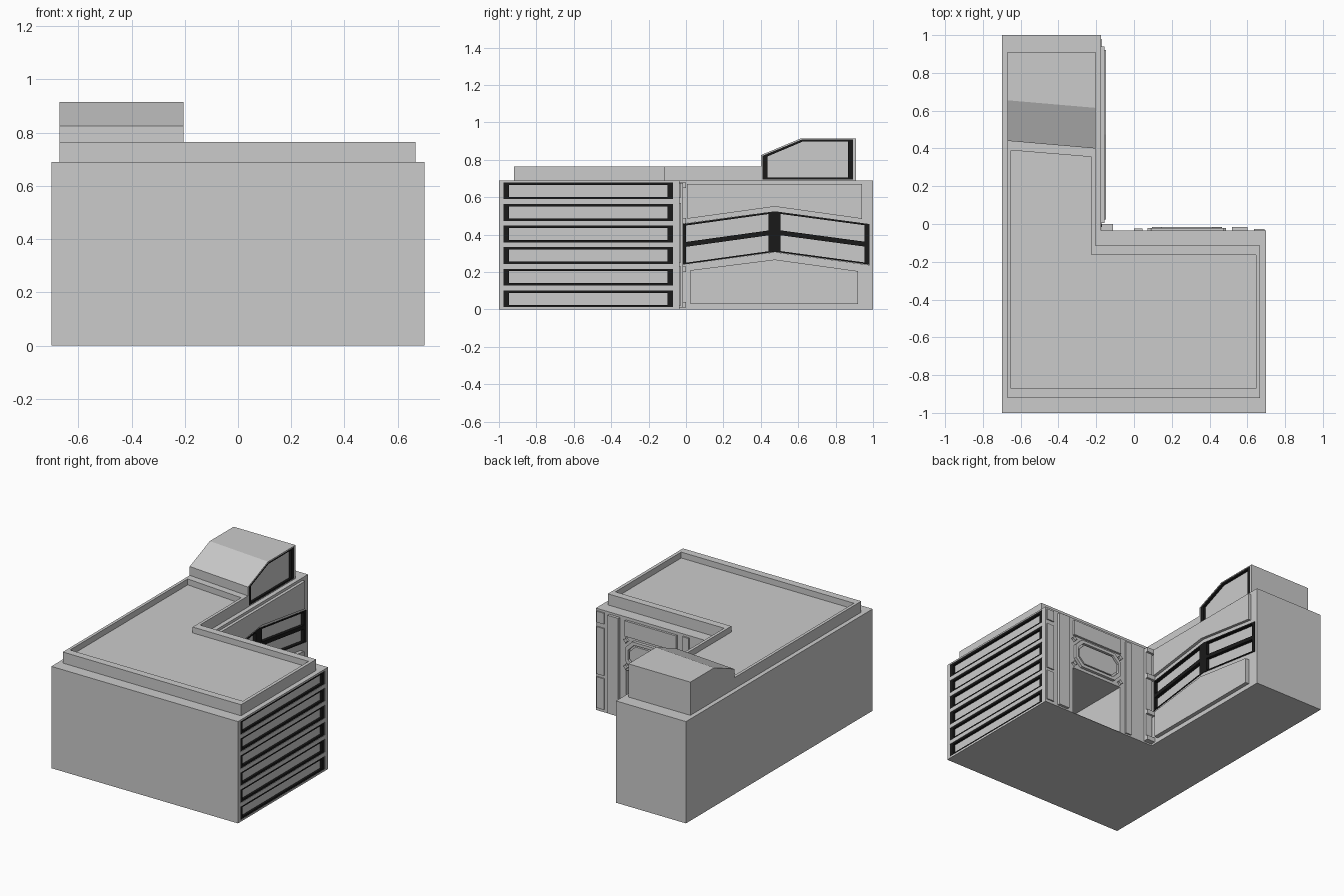
import bpy, bmesh

if "Cube" in bpy.data.objects:
    bpy.data.objects.remove(bpy.data.objects["Cube"])

black = bpy.data.materials.new("dark_frame")
black.diffuse_color = (0.01, 0.01, 0.01, 1)
black.use_nodes = True
black.node_tree.nodes["Principled BSDF"].inputs["Base Color"].default_value = black.diffuse_color


def place(p, axis, d):
    a, b = p
    return {"x": (d, a, b), "y": (a, d, b), "z": (a, b, d)}[axis]


def finish(name, bm, mat=None):
    bmesh.ops.recalc_face_normals(bm, faces=bm.faces)
    me = bpy.data.meshes.new(name)
    bm.to_mesh(me)
    bm.free()
    ob = bpy.data.objects.new(name, me)
    bpy.context.collection.objects.link(ob)
    if mat:
        me.materials.append(mat)
    return ob


def prism(name, pts, axis, lo, hi, mat=None, pts_hi=None):
    """Outline extruded along an axis; pts_hi lets the far end differ."""
    bm = bmesh.new()
    a = [bm.verts.new(place(p, axis, lo)) for p in pts]
    b = [bm.verts.new(place(p, axis, hi)) for p in (pts_hi or pts)]
    bm.faces.new(a)
    bm.faces.new(b)
    n = len(pts)
    for i in range(n):
        j = (i + 1) % n
        bm.faces.new((a[i], a[j], b[j], b[i]))
    return finish(name, bm, mat)


def ring(name, outer, inner, axis, lo, hi, mat=None):
    """Flat frame between two matching outlines."""
    bm = bmesh.new()
    loops = [[bm.verts.new(place(p, axis, d)) for p in pts]
             for pts, d in ((outer, lo), (outer, hi), (inner, hi), (inner, lo))]
    n = len(outer)
    for k in range(4):
        a, b = loops[k], loops[(k + 1) % 4]
        for i in range(n):
            j = (i + 1) % n
            bm.faces.new((a[i], a[j], b[j], b[i]))
    return finish(name, bm, mat)


def rect(a0, a1, b0, b1):
    return [(a0, b0), (a1, b0), (a1, b1), (a0, b1)]


def cut(ob, pts, axis, lo, hi):
    c = prism("cutter", pts, axis, lo, hi)
    c.hide_render = True
    m = ob.modifiers.new("cut", "BOOLEAN")
    m.operation, m.solver, m.object = "DIFFERENCE", "EXACT", c
    bpy.context.view_layer.objects.active = ob
    bpy.ops.object.modifier_apply(modifier=m.name)
    bpy.data.objects.remove(c, do_unlink=True)


# L-shaped body
WX, BY = -0.175, -0.035
body = prism("building_body", [(-0.7, -1), (0.7, -1), (0.7, BY), (WX, BY), (WX, 1), (-0.7, 1)],
             "z", 0, 0.69)

# Six strip windows on the right side
for i in range(6):
    z = 0.012 + i * 0.1155
    cut(body, rect(-0.975, -0.07, z, z + 0.09), "x", 0.682, 0.75)
    ring("strip_window_frame", rect(-0.975, -0.07, z, z + 0.09),
         rect(-0.947, -0.098, z + 0.013, z + 0.077), "x", 0.68, 0.697, black)

# Chevron window band on the wing
cut(body, [(-0.015, 0.24), (0.475, 0.307), (0.98, 0.238), (0.98, 0.457), (0.475, 0.525), (-0.015, 0.458)],
    "x", WX - 0.02, -0.1)
for y0, y1, i0, i1 in ((-0.015, 0.475, 0.0, 0.44), (0.98, 0.475, 0.955, 0.505)):
    def h(y, base):
        return base + 0.068 * (y - y0) / (y1 - y0)
    for b0, b1, t0, t1 in ((0.24, 0.346, 0.008, 0.013), (0.346, 0.457, 0.013, 0.01)):
        ring("chevron_window_frame",
             [(y0, h(y0, b0)), (y1, h(y1, b0)), (y1, h(y1, b1)), (y0, h(y0, b1))],
             [(i0, h(i0, b0 + t0)), (i1, h(i1, b0 + t0)), (i1, h(i1, b1 - t1)), (i0, h(i0, b1 - t1))],
             "x", WX - 0.022, WX + 0.003, black)

# Raised panels above and below the chevron
prism("upper_wing_panel", [(0.005, 0.485), (0.475, 0.55), (0.94, 0.485), (0.94, 0.672), (0.005, 0.672)],
      "x", WX - 0.005, -0.155)
prism("lower_wing_panel", [(0.025, 0.03), (0.92, 0.03), (0.92, 0.205), (0.475, 0.267), (0.025, 0.21)],
      "x", WX - 0.005, -0.147)

# Deep entrance in the courtyard wall
cut(body, rect(0.085, 0.475, 0.003, 0.33), "y", -0.6, 0.05)


def wall(name, pts, out):
    return prism(name, pts, "y", BY - 0.005, out)


# Entrance header and chamfered sign panel with corner stars
wall("header_panel", rect(0.09, 0.475, 0.565, 0.67), -0.02)


def octagon(x0, x1, z0, z1, c):
    return [(x0 + c, z0), (x1 - c, z0), (x1, z0 + c), (x1, z1 - c),
            (x1 - c, z1), (x0 + c, z1), (x0, z1 - c), (x0, z0 + c)]


ring("sign_rim", octagon(0.095, 0.465, 0.35, 0.545, 0.05), octagon(0.115, 0.445, 0.37, 0.525, 0.045),
     "y", BY - 0.005, -0.015)
wall("sign_panel", octagon(0.125, 0.435, 0.38, 0.515, 0.042), -0.018)
for x in (0.092, 0.468):
    for z in (0.358, 0.537):
        r, q = 0.02, 0.007
        wall("corner_star", [(x + r, z), (x + q, z + q), (x, z + r), (x - q, z + q),
                             (x - r, z), (x - q, z - q), (x, z - r), (x + q, z - q)], -0.02)

# Wall strips and small panels
wall("wide_pilaster", rect(0.52, 0.6, 0.01, 0.675), -0.016)
wall("narrow_pilaster", rect(0.0, 0.045, 0.01, 0.675), -0.025)
for z0, z1 in ((0.02, 0.23), (0.25, 0.57), (0.6, 0.675)):
    wall("edge_panel", rect(0.635, 0.69, z0, z1), -0.027)
wall("corner_pilaster", rect(-0.16, -0.11, 0.02, 0.67), -0.015)
for z0, z1 in ((0.01, 0.04), (0.2, 0.23), (0.46, 0.49), (0.65, 0.68)):
    wall("corner_bracket", rect(-0.172, -0.11, z0, z1), 0.0)

# Roof parapet and sunken roof deck
p_out = [(-0.67, -0.92), (0.667, -0.92), (0.667, -0.115), (-0.205, -0.115), (-0.205, 0.4), (-0.67, 0.44)]
p_in = [(-0.65, -0.87), (0.645, -0.87), (0.645, -0.165), (-0.225, -0.165), (-0.225, 0.355), (-0.65, 0.39)]
ring("roof_parapet", p_out, p_in, "z", 0.685, 0.765)
prism("roof_deck", p_in, "z", 0.685, 0.725)

# Sloped penthouse with a window on its right side
house = prism("penthouse", [(0.44, 0.685), (0.91, 0.685), (0.91, 0.915), (0.655, 0.915), (0.44, 0.825)],
              "x", -0.67, -0.205, pts_hi=[(0.4, 0.685), (0.91, 0.685), (0.91, 0.915), (0.615, 0.915), (0.4, 0.825)])
w_out = [(0.41, 0.695), (0.893, 0.695), (0.893, 0.908), (0.618, 0.908), (0.41, 0.822)]
w_in = [(0.435, 0.706), (0.867, 0.706), (0.867, 0.897), (0.622, 0.897), (0.435, 0.818)]
cut(house, w_out, "x", -0.223, -0.1)
ring("penthouse_window_frame", w_out, w_in, "x", -0.225, -0.207, black)
